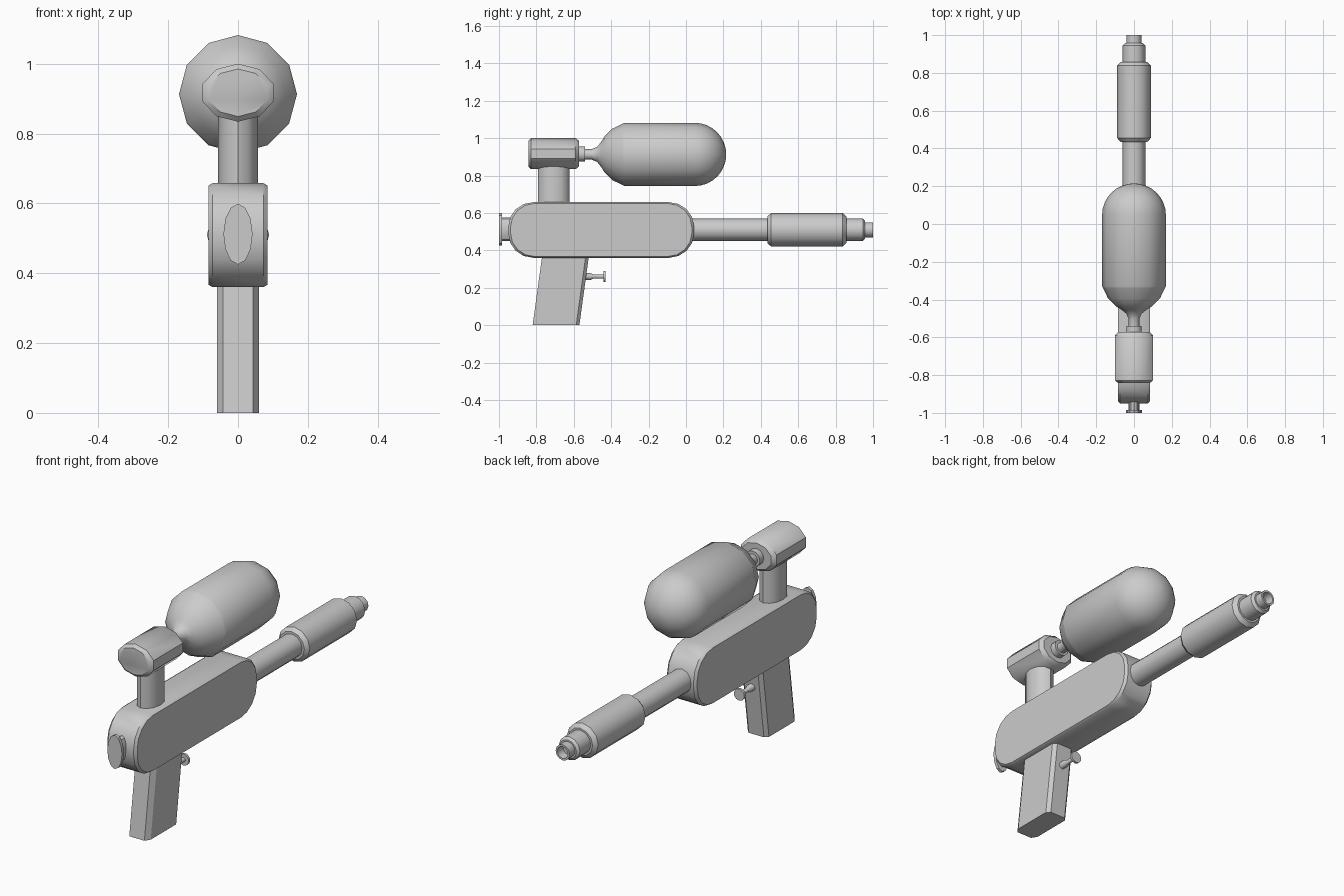
import bpy, bmesh, math
from math import sin, cos, pi

if "Cube" in bpy.data.objects:
    bpy.data.objects.remove(bpy.data.objects["Cube"])


def finish(name, bm, angle=35):
    bmesh.ops.recalc_face_normals(bm, faces=bm.faces[:])
    me = bpy.data.meshes.new(name)
    bm.to_mesh(me)
    bm.free()
    ob = bpy.data.objects.new(name, me)
    bpy.context.collection.objects.link(ob)
    bpy.ops.object.select_all(action='DESELECT')
    ob.select_set(True)
    bpy.context.view_layer.objects.active = ob
    bpy.ops.object.shade_smooth_by_angle(angle=math.radians(angle))
    return ob


def skin(bm, rings):
    """Bridge equal-length rings of points and cap both ends."""
    rows = [[bm.verts.new(p) for p in r] for r in rings]
    n = len(rows[0])
    for a, b in zip(rows, rows[1:]):
        for i in range(n):
            j = (i + 1) % n
            bm.faces.new((a[i], a[j], b[j], b[i]))
    bm.faces.new(rows[0])
    bm.faces.new(rows[-1])


def lathe(name, profile, z, sides=12, sx=1.0, angle=35):
    """Turn (y, radius) points around a y-axis at height z; sx squashes x."""
    bm = bmesh.new()
    skin(bm, [[(sx * r * sin(2 * pi * i / sides), y, z + r * cos(2 * pi * i / sides))
               for i in range(sides)] for y, r in profile])
    return finish(name, bm, angle)


def outline(y0, y1, z0, z1, ry, rz, x, seg=4):
    """Rounded rectangle in the yz plane at a given x."""
    pts = []
    corners = ((y1 - ry, z1 - rz), (y0 + ry, z1 - rz), (y0 + ry, z0 + rz), (y1 - ry, z0 + rz))
    for k, (cy, cz) in enumerate(corners):
        for s in range(seg + 1):
            a = (k + s / seg) * pi / 2
            pts.append((x, cy + ry * cos(a), cz + rz * sin(a)))
    return pts


# Body: rounded slab with chamfered sides
bm = bmesh.new()
rings = []
for x, d in ((-0.085, 0.012), (-0.073, 0), (0.073, 0), (0.085, 0.012)):
    rings.append(outline(-0.95 + d, 0.043 - d, 0.36 + d * 0.6, 0.658 - d * 0.6,
                         0.135 - d * 0.5, 0.13 - d * 0.5, x))
skin(bm, rings)
finish("body", bm)

# Barrel tube, pump grip and hollow nozzle
lathe("barrel_tube", [(0.0, 0.06), (0.46, 0.06)], 0.51)
lathe("pump_grip", [(0.435, 0.072), (0.455, 0.089), (0.838, 0.089), (0.857, 0.07)], 0.51)
lathe("barrel_tip", [(0.84, 0.06), (0.945, 0.06), (0.957, 0.048)], 0.51)
lathe("nozzle", [(0.94, 0.04), (1.0, 0.04), (1.0, 0.03), (0.955, 0.027)], 0.51)

# Oval rear knob
lathe("rear_knob", [(-1.0, 0.087), (-0.984, 0.087), (-0.984, 0.063), (-0.93, 0.063)],
      0.512, 12, 0.48)

# Post carrying the tank coupling
bm = bmesh.new()
skin(bm, [[(0.057 * cos(pi * i / 6), -0.707 + 0.083 * sin(pi * i / 6), z)
           for i in range(12)] for z in (0.63, 0.88)])
finish("post", bm)

# Oval coupling behind the tank
lathe("coupling", [(-0.843, 0.068), (-0.828, 0.083), (-0.59, 0.083), (-0.572, 0.068)],
      0.917, 10, 1.28, 40)
lathe("neck_collar", [(-0.59, 0.041), (-0.54, 0.041)], 0.915)

# Water tank: flared neck, straight wall, domed front
profile = [(-0.56, 0.028), (-0.505, 0.028), (-0.475, 0.04), (-0.455, 0.065),
           (-0.435, 0.097), (-0.395, 0.137), (-0.34, 0.163), (-0.33, 0.169)]
profile += [(0.047 + 0.168 * sin(t * pi / 16), 0.169 * cos(t * pi / 16)) for t in range(8)]
profile.append((0.215, 0.006))
lathe("water_tank", profile, 0.913, 12)

# Slanted handle with chamfered corners
bm = bmesh.new()
rings = []
for z, y in ((0.0, -0.695), (0.40, -0.64)):
    rings.append([(sx, y + sy, z) for sx, sy in (
        (-0.06, -0.098), (-0.043, -0.125), (0.043, -0.125), (0.06, -0.098),
        (0.06, 0.108), (0.043, 0.125), (-0.043, 0.125), (-0.06, 0.108))])
skin(bm, rings)
finish("handle", bm, 20)

# Trigger button
lathe("trigger", [(-0.57, 0.018), (-0.51, 0.018), (-0.495, 0.011), (-0.442, 0.011),
                  (-0.442, 0.03), (-0.43, 0.03)], 0.26)
